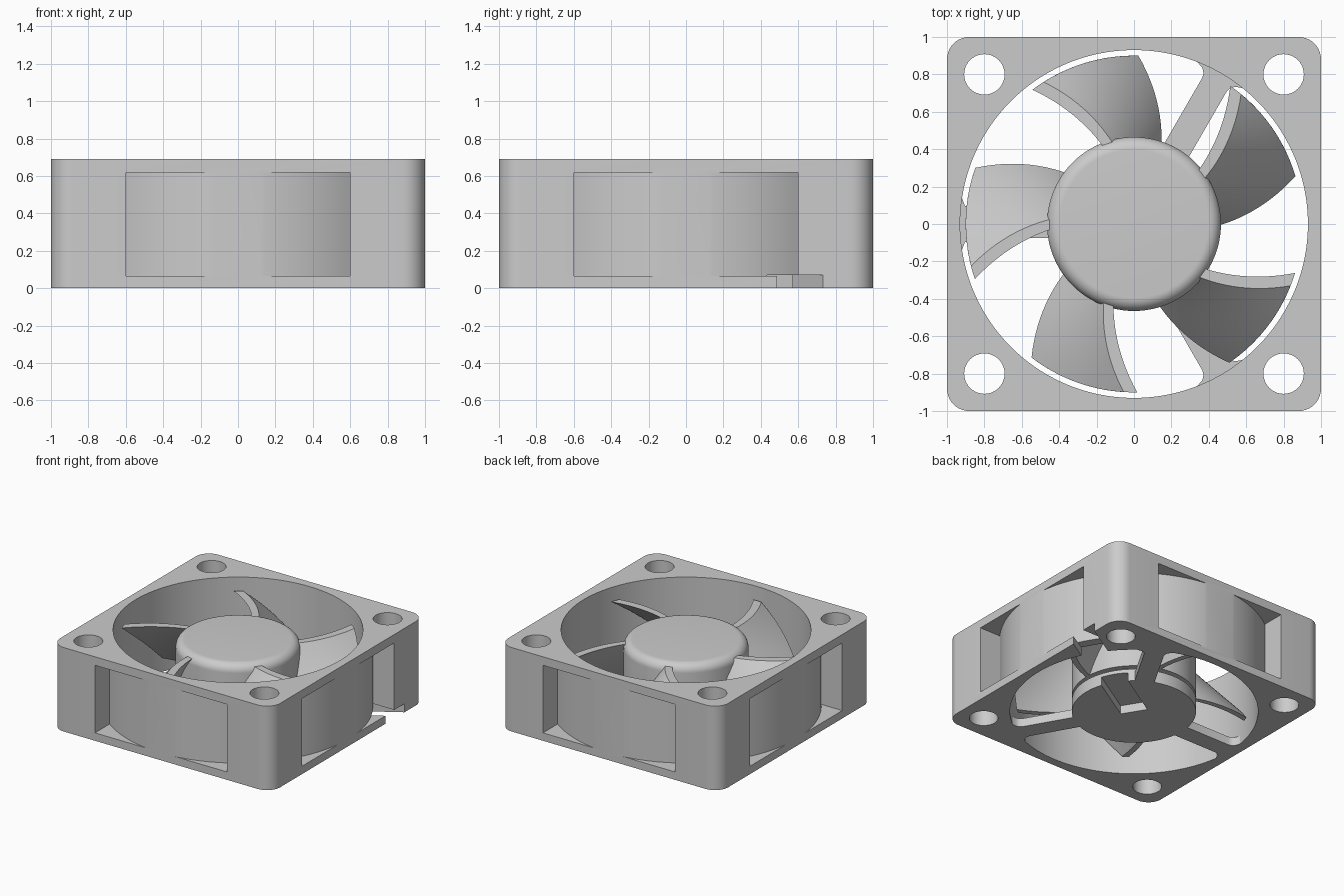
import bpy, bmesh
from math import sin, cos, pi, radians, asin, atan2
from mathutils import Matrix, Vector

if "Cube" in bpy.data.objects:
    bpy.data.objects.remove(bpy.data.objects["Cube"], do_unlink=True)

HEIGHT = 0.69
BORE = 0.93
SLOT_ANGLE = atan2(0.61, 1)

grey = bpy.data.materials.new("plain grey")
grey.use_nodes = True
grey.diffuse_color = (0.6, 0.6, 0.6, 1)
grey.node_tree.nodes["Principled BSDF"].inputs["Base Color"].default_value = (0.6, 0.6, 0.6, 1)


def finish(name, bm):
    bmesh.ops.recalc_face_normals(bm, faces=bm.faces)
    mesh = bpy.data.meshes.new(name)
    bm.to_mesh(mesh)
    bm.free()
    mesh.materials.append(grey)
    obj = bpy.data.objects.new(name, mesh)
    bpy.context.collection.objects.link(obj)
    return obj


def prism(name, points, z0, z1, angle=0):
    """Extrude a plan outline from z0 to z1, turned about the axis."""
    bm = bmesh.new()
    face = bm.faces.new([bm.verts.new((x, y, z0)) for x, y in points])
    top = bmesh.ops.extrude_face_region(bm, geom=[face])["geom"]
    bmesh.ops.translate(bm, vec=(0, 0, z1 - z0),
                        verts=[v for v in top if isinstance(v, bmesh.types.BMVert)])
    bmesh.ops.rotate(bm, matrix=Matrix.Rotation(angle, 3, 'Z'), verts=bm.verts)
    return finish(name, bm)


def arc(cx, cy, r, a0, a1, n):
    return [(cx + r * cos(a0 + (a1 - a0) * i / n),
             cy + r * sin(a0 + (a1 - a0) * i / n)) for i in range(n + 1)]


def circle(cx, cy, r, n):
    return arc(cx, cy, r, 0, 2 * pi, n)[:-1]


def lathe(name, profile, steps=96):
    """Revolve a radius/height profile about the axis."""
    bm = bmesh.new()
    verts = [bm.verts.new((r, 0, z)) for r, z in profile]
    edges = [bm.edges.new(pair) for pair in zip(verts, verts[1:])]
    bmesh.ops.spin(bm, geom=verts + edges, cent=(0, 0, 0), axis=(0, 0, 1),
                   angle=2 * pi, steps=steps)
    bmesh.ops.remove_doubles(bm, verts=bm.verts, dist=0.0001)
    return finish(name, bm)


def cut(obj, cutters):
    for cutter in cutters:
        mod = obj.modifiers.new("cut", 'BOOLEAN')
        mod.operation = 'DIFFERENCE'
        mod.solver = 'EXACT'
        mod.object = cutter
    bpy.context.view_layer.update()
    deps = bpy.context.evaluated_depsgraph_get()
    mesh = bpy.data.meshes.new_from_object(obj.evaluated_get(deps))
    obj.modifiers.clear()
    obj.data = mesh


# Square housing with rounded corners
corner = 0.12
outline = []
for k, (sx, sy) in enumerate([(1, 1), (-1, 1), (-1, -1), (1, -1)]):
    outline += arc(sx * (1 - corner), sy * (1 - corner), corner,
                   k * pi / 2, (k + 1) * pi / 2, 10)
housing = prism("housing", outline, 0, HEIGHT)

# Cutters: bore, screw holes, side pockets and cable slot
cutters = [prism("bore_cutter", circle(0, 0, BORE, 120), -0.1, HEIGHT + 0.1)]
for x in (-0.8, 0.8):
    for y in (-0.8, 0.8):
        cutters.append(prism("hole_cutter", circle(x, y, 0.108, 40), -0.1, HEIGHT + 0.1))
wall = 1.008
half = asin(0.6 / wall)
pocket = arc(0, 0, wall, pi / 2 - half, pi / 2 + half, 36) + [(-0.6, 1.2), (0.6, 1.2)]
for k in range(4):
    cutters.append(prism("pocket_cutter", pocket, 0.065, 0.62, k * pi / 2))
slot = prism("slot_cutter", [(0, -0.105), (1.35, -0.105), (1.35, 0.105), (0, 0.105)],
             -0.05, 0.07, SLOT_ANGLE)
cut(housing, cutters + [slot])

# Motor base plate with the cable slot
base = lathe("motor_base", [(0, 0), (0.465, 0), (0.465, 0.1), (0, 0.1)])
cut(base, [slot])
for cutter in cutters + [slot]:
    bpy.data.objects.remove(cutter, do_unlink=True)
parts = [housing, base]

# Bearing neck between base and rotor
parts.append(lathe("bearing_neck", [(0, 0.09), (0.42, 0.09), (0.42, 0.15), (0, 0.15)]))

# Three struts flaring into the housing
side = [(0.43, 0.075), (0.86, 0.075), (0.885, 0.082), (0.905, 0.1), (0.92, 0.14), (0.94, 0.15)]
strut = [(x, -y) for x, y in side] + side[::-1]
for k in range(3):
    parts.append(prism("strut", strut, 0, 0.07, radians(60 + 120 * k)))

# Rotor hub with a rounded top rim
rim = arc(0.465 - 0.07, 0.62 - 0.07, 0.07, 0, pi / 2, 10)
parts.append(lathe("rotor_hub", [(0, 0.13), (0.465, 0.13)] + rim + [(0, 0.62)]))


# Five twisted blades, each a subdivided block bent into shape
def blade(turn):
    bm = bmesh.new()
    bmesh.ops.create_cube(bm, size=1)
    bmesh.ops.subdivide_edges(bm, edges=bm.edges[:], cuts=11, use_grid_fill=True)
    for v in bm.verts:
        u, w, t = (c + 0.5 for c in v.co)
        r = 0.44 + 0.46 * u
        sweep = -1.5 + 18 * u + 34 * (0.75 * t + 0.25 * t * t)
        thick = (7 - 2.4 * u) * (0.7 + 0.3 * t)
        a = radians(sweep + w * thick + turn)
        v.co = Vector((r * cos(a), r * sin(a), 0.13 + 0.46 * t))
    return finish("blade", bm)


parts += [blade(72 * k) for k in range(5)]

# Smooth curved walls, keep edges sharp
bpy.ops.object.select_all(action='DESELECT')
for obj in parts:
    obj.select_set(True)
bpy.context.view_layer.objects.active = housing
bpy.ops.object.shade_smooth_by_angle(angle=radians(30))
